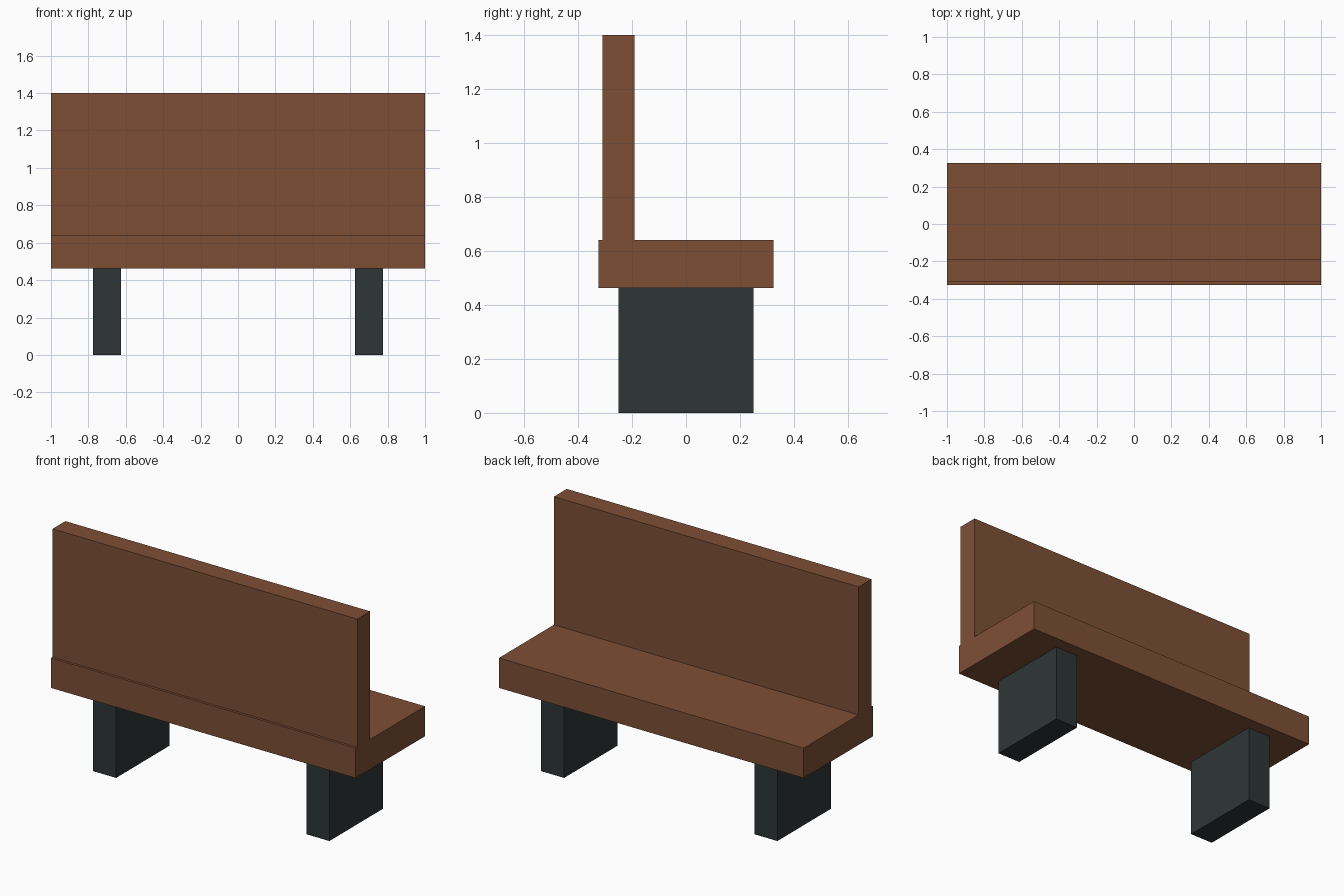
import bpy

if "Cube" in bpy.data.objects:
    bpy.data.objects.remove(bpy.data.objects["Cube"])


def material(name, rgb):
    mat = bpy.data.materials.new(name)
    mat.diffuse_color = (*rgb, 1.0)
    mat.use_nodes = True
    mat.node_tree.nodes["Principled BSDF"].inputs["Base Color"].default_value = mat.diffuse_color
    return mat


def box(name, low, high, mat):
    """Box spanning two opposite corners."""
    centre = [(a + b) / 2 for a, b in zip(low, high)]
    size = [b - a for a, b in zip(low, high)]
    bpy.ops.mesh.primitive_cube_add(size=1, location=centre)
    obj = bpy.context.object
    obj.name = name
    obj.scale = size
    bpy.ops.object.transform_apply(location=False, rotation=False, scale=True)
    obj.data.materials.append(mat)
    return obj


wood = material("brown wood", (0.209, 0.078, 0.037))
metal = material("dark grey metal", (0.027, 0.037, 0.036))

# Seat slab and upright backrest along its front edge
box("seat", (-1, -0.325, 0.4625), (1, 0.325, 0.64), wood)
box("backrest", (-1, -0.31, 0.64), (1, -0.19, 1.40), wood)

# Pair of block legs
for side, x in (("left", -0.70), ("right", 0.70)):
    box(side + "_leg", (x - 0.075, -0.25, 0), (x + 0.075, 0.25, 0.4625), metal)
